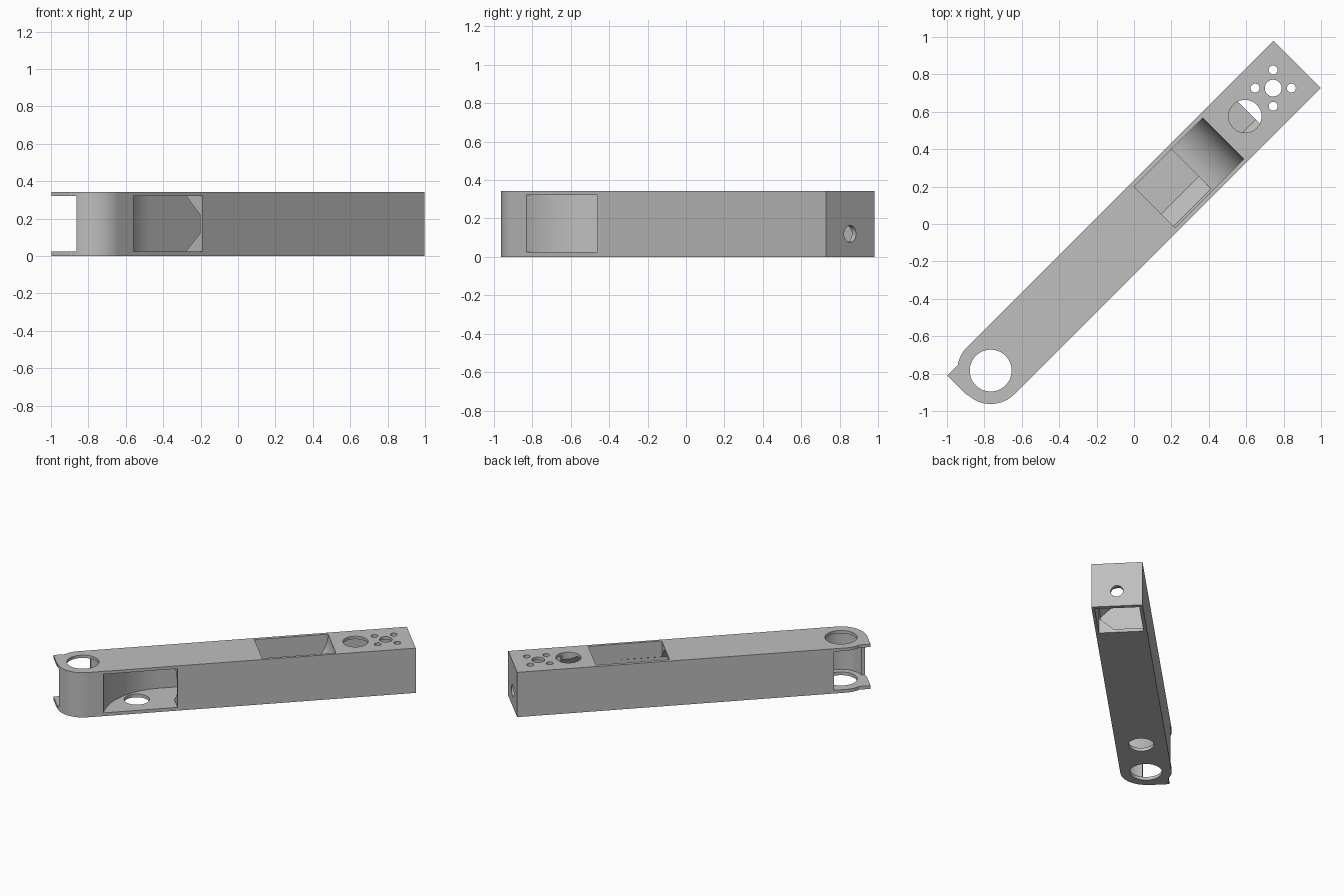
import bpy, bmesh, math
from mathutils import Matrix

if "Cube" in bpy.data.objects:
    bpy.data.objects.remove(bpy.data.objects["Cube"])

HEIGHT, PLATE = 0.343, 0.025
CEILING = HEIGHT - 0.022
MID = -0.0125               # centre line of the arm
LEFT, RIGHT = 0.166, -0.191  # outer side faces
IN_L, IN_R = 0.141, -0.17    # inner side faces
PIVOT = -1.096
R = 0.1785

grey = bpy.data.materials.new("plain grey")
grey.use_nodes = True
grey.diffuse_color = (0.52, 0.52, 0.52, 1)
grey.node_tree.nodes["Principled BSDF"].inputs["Base Color"].default_value = grey.diffuse_color


def arc(cx, cy, r, a0, a1, n=24):
    angles = [math.radians(a0 + (a1 - a0) * i / n) for i in range(n + 1)]
    return [(cx + r * math.cos(a), cy + r * math.sin(a)) for a in angles]


def prism(name, pts, lo, hi, axis="z"):
    """Extrude a 2D profile along the arm (u), across it (v) or up (z)."""
    place = {"u": lambda p, q, t: (t, p, q),
             "v": lambda p, q, t: (p, t, q),
             "z": lambda p, q, t: (p, q, t)}[axis]
    bm = bmesh.new()
    a = [bm.verts.new(place(p, q, lo)) for p, q in pts]
    b = [bm.verts.new(place(p, q, hi)) for p, q in pts]
    bm.faces.new(a)
    bm.faces.new(b)
    for i in range(len(pts)):
        j = (i + 1) % len(pts)
        bm.faces.new((a[i], a[j], b[j], b[i]))
    bmesh.ops.recalc_face_normals(bm, faces=bm.faces)
    mesh = bpy.data.meshes.new(name)
    bm.to_mesh(mesh)
    bm.free()
    ob = bpy.data.objects.new(name, mesh)
    bpy.context.collection.objects.link(ob)
    return ob


def box(name, u0, u1, v0, v1, z0, z1):
    return prism(name, [(u0, v0), (u1, v0), (u1, v1), (u0, v1)], z0, z1)


def hole(name, u, v, r, z0, z1, n=40):
    return prism(name, arc(u, v, r, 0, 360, n)[:-1], z0, z1)


# Outer body with rounded pivot end and a square stop tab
outline = [(1.22, RIGHT), (1.22, LEFT)]
outline += arc(PIVOT, MID, R, 90, 124.8, 12)
outline += [(-1.278, 0.134), (-1.278, MID)]
outline += arc(PIVOT, MID, R, 182, 270, 28)
arm = prism("arm_body", outline, 0, HEIGHT)
arm.data.materials.append(grey)

cutters = []
# Pivot: through hole, inner drum and open corner
cutters += [hole("pivot_hole", PIVOT, MID, 0.112, -0.1, 0.5, 64),
            hole("pivot_drum", PIVOT, MID, 0.155, PLATE, CEILING, 64),
            box("pivot_opening", -1.4, -1.016, -0.05, 0.4, PLATE, CEILING)]

# Side pocket with a curved back wall, and a hole in its floor
START, END, REACH = -0.983, -0.46, 0.45
depth = IN_L - RIGHT
drop = (REACH ** 2 - depth ** 2) / (2 * depth)
a0 = 180 - math.degrees(math.atan2(drop, REACH))
scoop = arc(START + REACH, RIGHT - drop, depth + drop, a0, 90)
scoop += [(END, IN_L), (END, -0.3), (START, -0.3)]
cutters += [prism("side_pocket", scoop, PLATE, CEILING),
            hole("floor_hole", -0.716, MID, 0.088, -0.1, 0.1)]

# Chamfered cable tunnel, in two stretches
section = [(IN_L, PLATE), (IN_L, CEILING), (-0.068, CEILING),
           (-0.172, 0.22), (-0.172, 0.12), (-0.066, PLATE)]
cutters += [prism("long_tunnel", section, -0.47, 0.424, "u"),
            prism("short_tunnel", section, 0.69, 0.87, "u")]

# Top pocket with a quarter-round ramp
ramp = arc(0.424, HEIGHT, 0.236, 270, 360)
ramp += [(0.66, 0.5), (0.141, 0.5), (0.141, HEIGHT - 0.236)]
cutters.append(prism("top_pocket", ramp, IN_R, IN_L, "v"))

# Far end: cavity open below, top holes and end hole
FAR = 1.04
cutters += [box("end_cavity", 0.856, 1.19, IN_R, IN_L, -0.1, CEILING),
            hole("top_hole", 0.827, MID, 0.088, 0.2, 0.5),
            hole("hub_hole", FAR, MID, 0.045, 0.2, 0.5)]
for k in range(4):
    a = math.radians(45 + 90 * k)
    cutters.append(hole("screw_hole", FAR + 0.097 * math.cos(a),
                        MID + 0.097 * math.sin(a), 0.024, 0.2, 0.5, 24))
cutters.append(prism("end_hole", arc(MID, 0.12, 0.044, 0, 360, 32)[:-1], 1.1, 1.4, "u"))

# Cut everything out of the body
bpy.context.view_layer.objects.active = arm
for c in cutters:
    c.hide_render = True
    mod = arm.modifiers.new(c.name, "BOOLEAN")
    mod.operation = "DIFFERENCE"
    mod.solver = "EXACT"
    mod.object = c
    bpy.ops.object.modifier_apply(modifier=mod.name)
    bpy.data.objects.remove(c)

# Turn the arm to its diagonal pose and shade it
arm.data.transform(Matrix.Rotation(math.radians(45), 4, "Z"))
bpy.ops.object.select_all(action="DESELECT")
arm.select_set(True)
bpy.ops.object.shade_smooth_by_angle(angle=math.radians(25))
